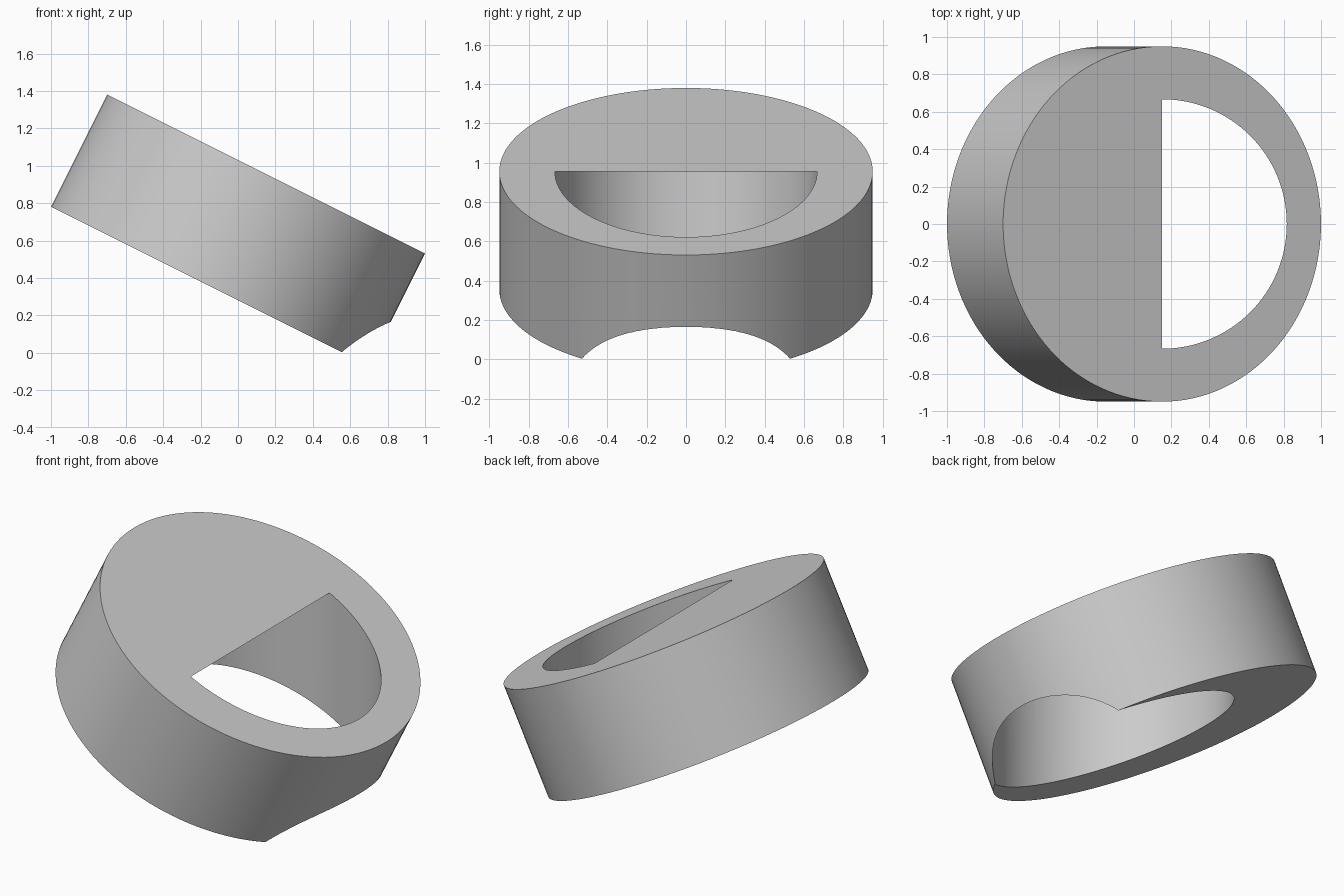
import bpy
import math
from mathutils import Vector

cube = bpy.data.objects.get("Cube")
if cube:
    bpy.data.objects.remove(cube, do_unlink=True)

RADIUS = 0.95
HEIGHT = 0.67
TILT = math.atan(0.5)
CENTRE = Vector((0, 0, 0.656))
BORE_RADIUS = 0.667

grey = bpy.data.materials.new("plain grey")
grey.use_nodes = True
colour = (0.6, 0.6, 0.6, 1)
grey.diffuse_color = colour
grey.node_tree.nodes["Principled BSDF"].inputs["Base Color"].default_value = colour


def cylinder(name, radius, depth, location, tilt=0):
    bpy.ops.mesh.primitive_cylinder_add(
        vertices=128, radius=radius, depth=depth,
        location=location, rotation=(0, tilt, 0))
    obj = bpy.context.object
    obj.name = name
    obj.data.materials.append(grey)
    return obj


# Upright bore, rising from below and ending flat at the centre of the tilted top
axis = Vector((math.sin(TILT), 0, math.cos(TILT)))
top_centre = CENTRE + axis * HEIGHT / 2
bore_depth = 1.5
bore = cylinder("bore_cutter", BORE_RADIUS, bore_depth,
                top_centre - Vector((0, 0, bore_depth / 2)))
bore.hide_render = True

# Tilted disc
body = cylinder("tilted_body", RADIUS, HEIGHT, CENTRE, TILT)
cut = body.modifiers.new("bore", "BOOLEAN")
cut.operation = "DIFFERENCE"
cut.solver = "EXACT"
cut.object = bore
bpy.ops.object.modifier_apply(modifier=cut.name)
bpy.data.objects.remove(bore, do_unlink=True)

bpy.ops.object.shade_smooth_by_angle(angle=math.radians(30))
